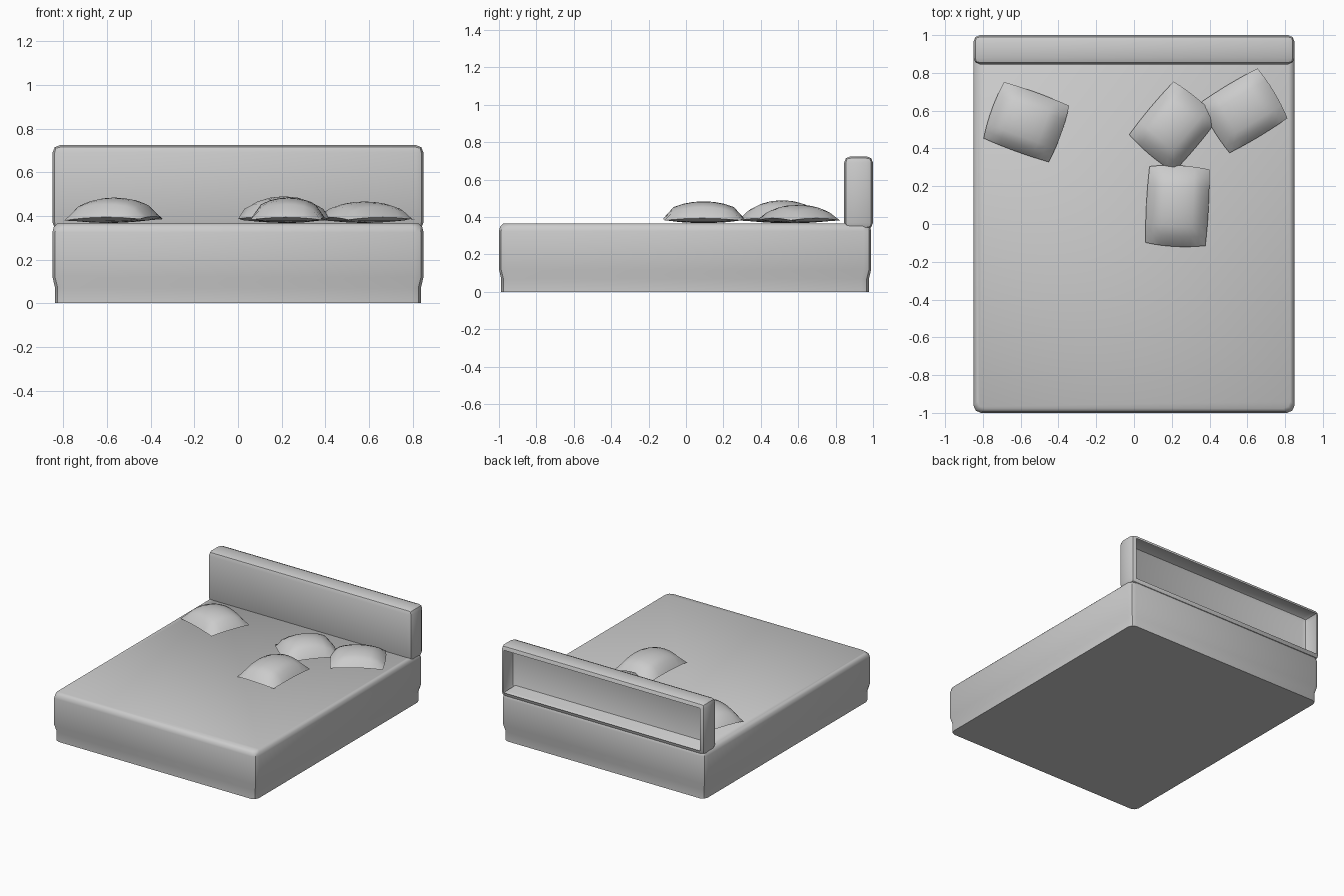
import bpy
import bmesh
from math import radians, sin, cos, pi
from mathutils import Matrix, Vector

default_cube = bpy.data.objects.get("Cube")
if default_cube:
    bpy.data.objects.remove(default_cube, do_unlink=True)

# One plain grey for everything
grey = bpy.data.materials.new("light_grey_fabric")
grey.use_nodes = True
grey.diffuse_color = (0.6, 0.6, 0.6, 1)
bsdf = next(n for n in grey.node_tree.nodes if n.type == "BSDF_PRINCIPLED")
bsdf.inputs["Base Color"].default_value = grey.diffuse_color
bsdf.inputs["Roughness"].default_value = 0.8


def finish(name, bm, angle=40):
    """Turn a bmesh into a smooth shaded object that keeps its sharp edges."""
    mesh = bpy.data.meshes.new(name)
    bm.to_mesh(mesh)
    bm.free()
    mesh.materials.append(grey)
    obj = bpy.data.objects.new(name, mesh)
    bpy.context.collection.objects.link(obj)
    mesh.shade_smooth()
    mesh.set_sharp_from_angle(angle=radians(angle))
    return obj


def rounded_rectangle(half_x, half_y, radius, steps=3):
    """Outline points of a rectangle with rounded corners, counterclockwise."""
    points = []
    for corner, (sx, sy) in enumerate(((1, 1), (-1, 1), (-1, -1), (1, -1))):
        for i in range(steps):
            a = (corner + i / (steps - 1)) * pi / 2
            points.append((sx * (half_x - radius) + radius * cos(a),
                           sy * (half_y - radius) + radius * sin(a)))
    return points


def build_base():
    """Mattress block with a slim plinth and a softened top edge."""
    bm = bmesh.new()
    rings = []
    for z, inset in ((0, .012), (.07, .012), (.12, 0), (.325, 0), (.35, .006), (.365, .022)):
        outline = rounded_rectangle(.85 - inset, .995 - inset, .04)
        rings.append([bm.verts.new((x, y - .005, z)) for x, y in outline])
    for low, high in zip(rings, rings[1:]):
        for i in range(len(low)):
            j = (i + 1) % len(low)
            bm.faces.new((low[i], low[j], high[j], high[i]))
    bm.faces.new(rings[-1])
    bm.faces.new(rings[0][::-1])
    finish("bed_base", bm)


def build_headboard():
    """Rounded shell with an open back."""
    bm = bmesh.new()
    size = Matrix.Diagonal((1.7, .155, .39, 1))
    bmesh.ops.create_cube(bm, size=1, matrix=Matrix.Translation((0, .9225, .53)) @ size)
    bmesh.ops.bevel(bm, geom=bm.edges[:], offset=.035, segments=2, profile=.5, affect="EDGES")
    bm.normal_update()
    back = max(bm.faces, key=lambda f: f.normal.y * f.calc_area())
    bmesh.ops.delete(bm, geom=[back], context="FACES")
    finish("headboard", bm)


def build_pillow(name, center, length, width, turn, height, tilt=0):
    """Two bulging sheets joined at a seam with pointed corners."""
    bm = bmesh.new()
    for side in (1, -1):
        sheet = bmesh.ops.create_grid(bm, x_segments=8, y_segments=8, size=1)["verts"]
        for v in sheet:
            u, w = v.co.x, v.co.y
            puff = max(0, (1 - u * u) * (1 - w * w)) ** .5
            rise = height * puff if side > 0 else -.026 * puff
            v.co = Vector((length / 2 * u * (1 - .06 * w * w),
                           width / 2 * w * (1 - .04 * u * u),
                           rise - .012 * (u * w) ** 2))
        if side < 0:
            bmesh.ops.reverse_faces(bm, faces=list({f for v in sheet for f in v.link_faces}))
    bmesh.ops.remove_doubles(bm, verts=bm.verts[:], dist=.0005)
    place = (Matrix.Translation((center[0], center[1], .394))
             @ Matrix.Rotation(radians(turn), 4, "Z") @ Matrix.Rotation(radians(tilt), 4, "Y"))
    bm.transform(place)
    finish(name, bm, 50)


build_base()
build_headboard()
build_pillow("right_pillow", (-.57, .54), .39, .33, -20, .09, -1)
build_pillow("middle_pillow", (.21, .515), .39, .32, 50, .096)
build_pillow("left_pillow", (.58, .60), .38, .32, 31, .072)
build_pillow("front_pillow", (.23, .095), .43, .33, 87, .09)
